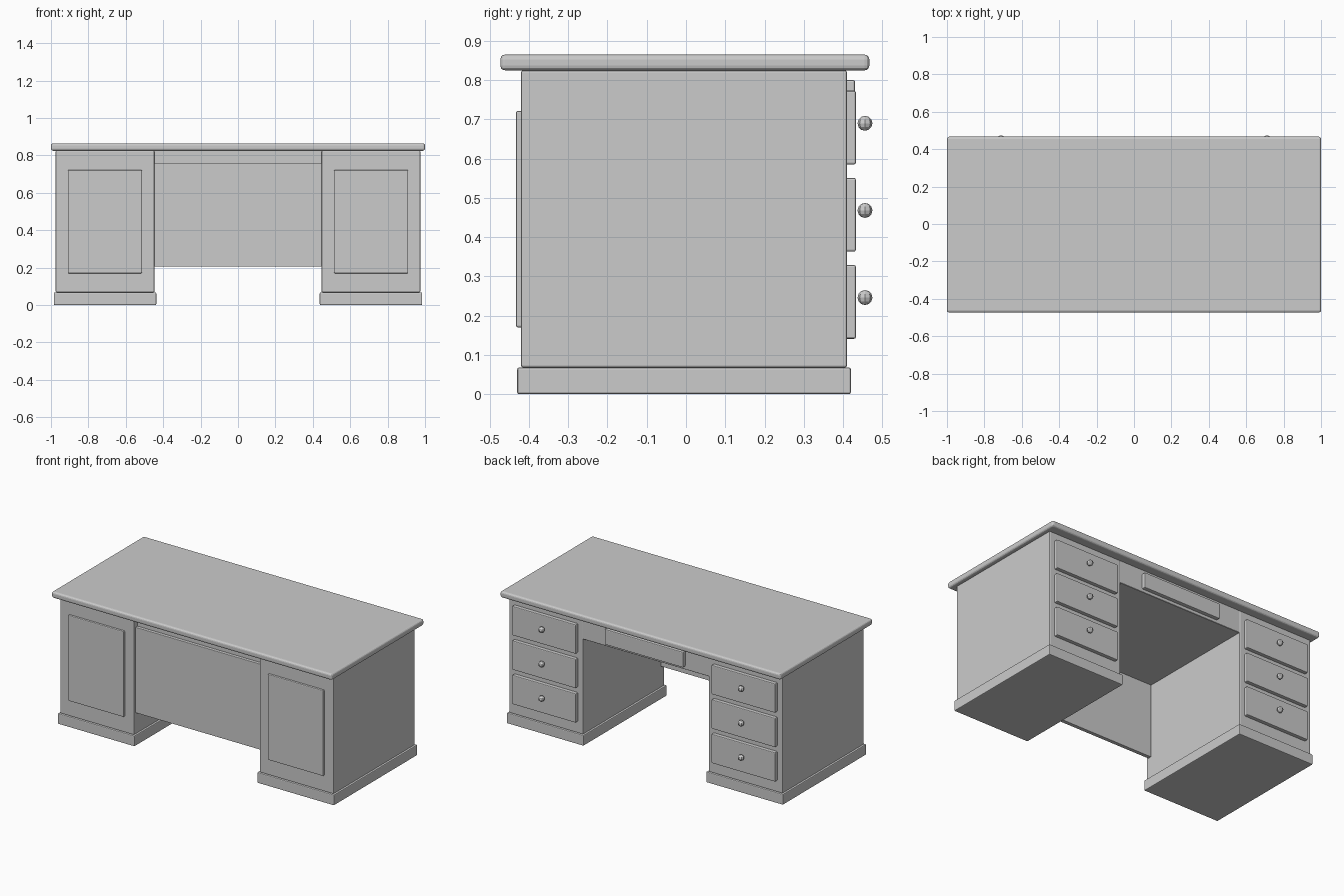
import bpy

if "Cube" in bpy.data.objects:
    bpy.data.objects.remove(bpy.data.objects["Cube"])

def box(name, x, y, z, bevel=0.005, segments=2):
    """Bevelled box from (min, max) ranges on each axis."""
    bpy.ops.mesh.primitive_cube_add(
        size=1, location=[(r[0] + r[1]) / 2 for r in (x, y, z)])
    ob = bpy.context.object
    ob.name = name
    ob.scale = [r[1] - r[0] for r in (x, y, z)]
    bpy.ops.object.transform_apply(location=False, rotation=False, scale=True)
    mod = ob.modifiers.new("Bevel", 'BEVEL')
    mod.width = bevel
    mod.segments = segments
    return ob

# Desktop slab with rounded edge
box("desktop", (-1, 1), (-0.473, 0.467), (0.825, 0.865), 0.012, 3)

# Two pedestals with plinth, front panel, drawers and knobs
for side, s in (("left", -1), ("right", 1)):
    def span(a, b):
        return tuple(sorted((s * a, s * b)))
    box(side + "_pedestal", span(0.447, 0.975), (-0.42, 0.41), (0.068, 0.825))
    box(side + "_plinth", span(0.437, 0.985), (-0.43, 0.42), (0, 0.068))
    box(side + "_front_panel", span(0.513, 0.91), (-0.433, -0.415), (0.17, 0.722))
    for i in range(3):
        z = 0.235 + i * 0.222
        box(f"{side}_drawer_{i + 1}", span(0.484, 0.938), (0.405, 0.433),
            (z - 0.094, z + 0.094))
        bpy.ops.mesh.primitive_uv_sphere_add(
            segments=8, ring_count=6, radius=0.019,
            location=(s * 0.711, 0.456, z + 0.011))
        bpy.context.object.name = f"{side}_knob_{i + 1}"

# Centre drawer case, its drawer face and the modesty panel
box("centre_case", (-0.45, 0.45), (-0.385, 0.407), (0.68, 0.828), 0.002, 1)
box("centre_drawer", (-0.28, 0.28), (0.4, 0.431), (0.7, 0.8))
box("modesty_panel", (-0.447, 0.447), (-0.405, -0.38), (0.205, 0.757), 0.003)
